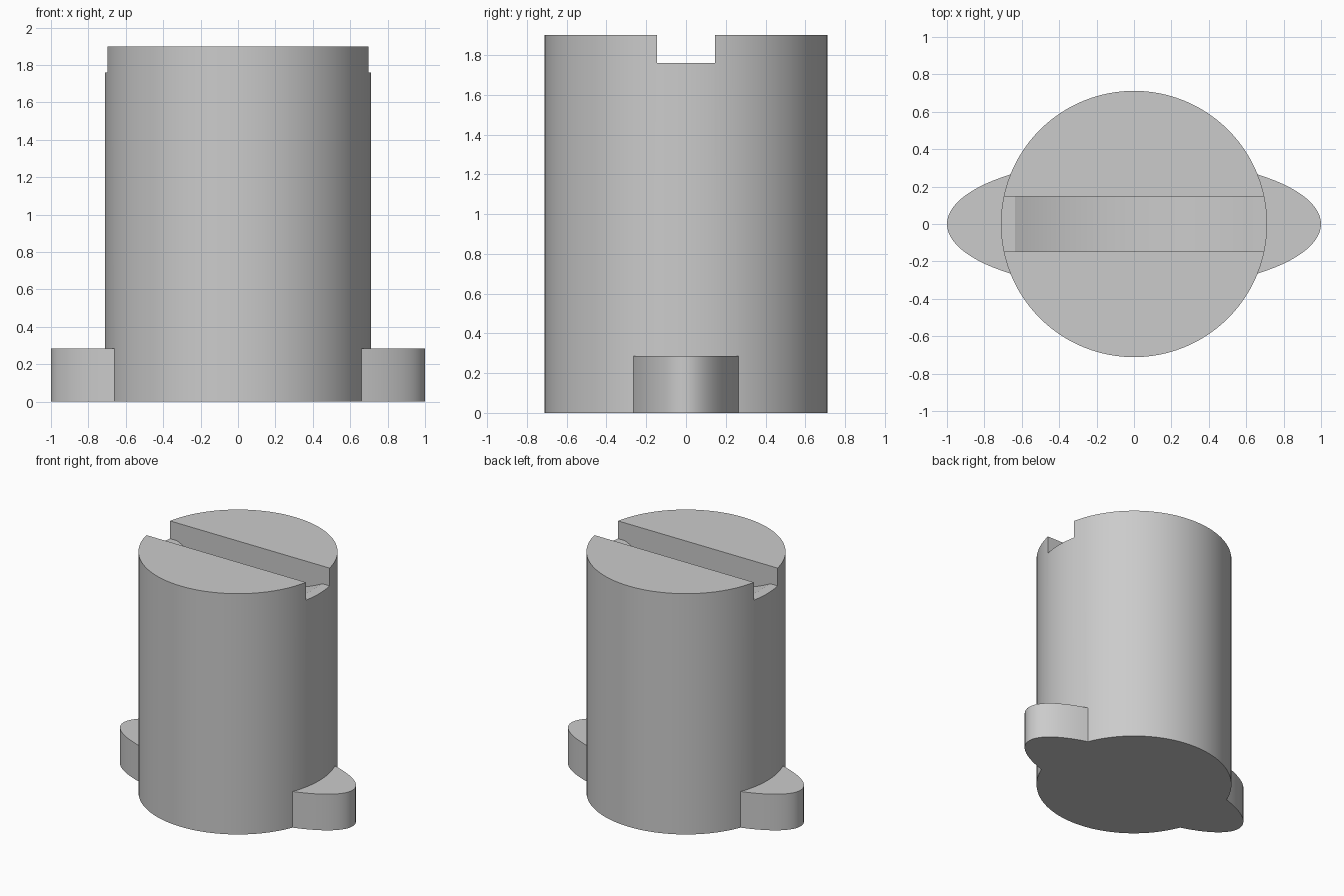
import bpy, bmesh, math

cube = bpy.data.objects.get("Cube")
if cube:
    bpy.data.objects.remove(cube, do_unlink=True)

RADIUS, HEIGHT = 0.712, 1.9
SLOT_FLOOR, SLOT_HALF = 1.76, 0.147
RECESS_HALF, RECESS_DEPTH = 0.635, 0.15

grey = bpy.data.materials.new("plain grey")
grey.use_nodes = True
colour = (0.6, 0.6, 0.6, 1)
grey.diffuse_color = colour
grey.node_tree.nodes["Principled BSDF"].inputs["Base Color"].default_value = colour


def prism(name, outline, depth):
    """Extrude a closed 3D outline along a vector."""
    bm = bmesh.new()
    face = bm.faces.new([bm.verts.new(p) for p in outline])
    extruded = bmesh.ops.extrude_face_region(bm, geom=[face])["geom"]
    bmesh.ops.translate(bm, vec=depth, verts=[v for v in extruded if isinstance(v, bmesh.types.BMVert)])
    bmesh.ops.recalc_face_normals(bm, faces=bm.faces)
    mesh = bpy.data.meshes.new(name)
    bm.to_mesh(mesh)
    bm.free()
    mesh.materials.append(grey)
    obj = bpy.data.objects.new(name, mesh)
    bpy.context.collection.objects.link(obj)
    return obj


def ellipse(a, b, count=96):
    angles = [math.tau * i / count for i in range(count)]
    return [(a * math.cos(t), b * math.sin(t), 0) for t in angles]


# Round body and the elliptical foot that forms both side ears
body = prism("plug_body", ellipse(RADIUS, RADIUS), (0, 0, HEIGHT))
foot = prism("ear_foot", ellipse(1, 0.353), (0, 0, 0.285))

# Slot profile: flat ledges at the ends, shallow concave arc between them
arc_radius = (RECESS_HALF ** 2 + RECESS_DEPTH ** 2) / (2 * RECESS_DEPTH)
spread = math.asin(RECESS_HALF / arc_radius)
centre_z = SLOT_FLOOR - RECESS_DEPTH + arc_radius
profile = [(-1, 2), (-1, SLOT_FLOOR)]
for i in range(25):
    t = spread * (i / 12 - 1)
    profile.append((arc_radius * math.sin(t), centre_z - arc_radius * math.cos(t)))
profile += [(1, SLOT_FLOOR), (1, 2)]
slot = prism("slot_cutter", [(x, -SLOT_HALF, z) for x, z in profile], (0, 2 * SLOT_HALF, 0))

# Join the foot and cut the slot
bpy.context.view_layer.objects.active = body
body.select_set(True)
for operation, tool in (("UNION", foot), ("DIFFERENCE", slot)):
    modifier = body.modifiers.new(tool.name, "BOOLEAN")
    modifier.operation = operation
    modifier.solver = "EXACT"
    modifier.object = tool
    bpy.ops.object.modifier_apply(modifier=modifier.name)
    bpy.data.objects.remove(tool, do_unlink=True)

bpy.ops.object.shade_smooth_by_angle(angle=math.radians(20))
